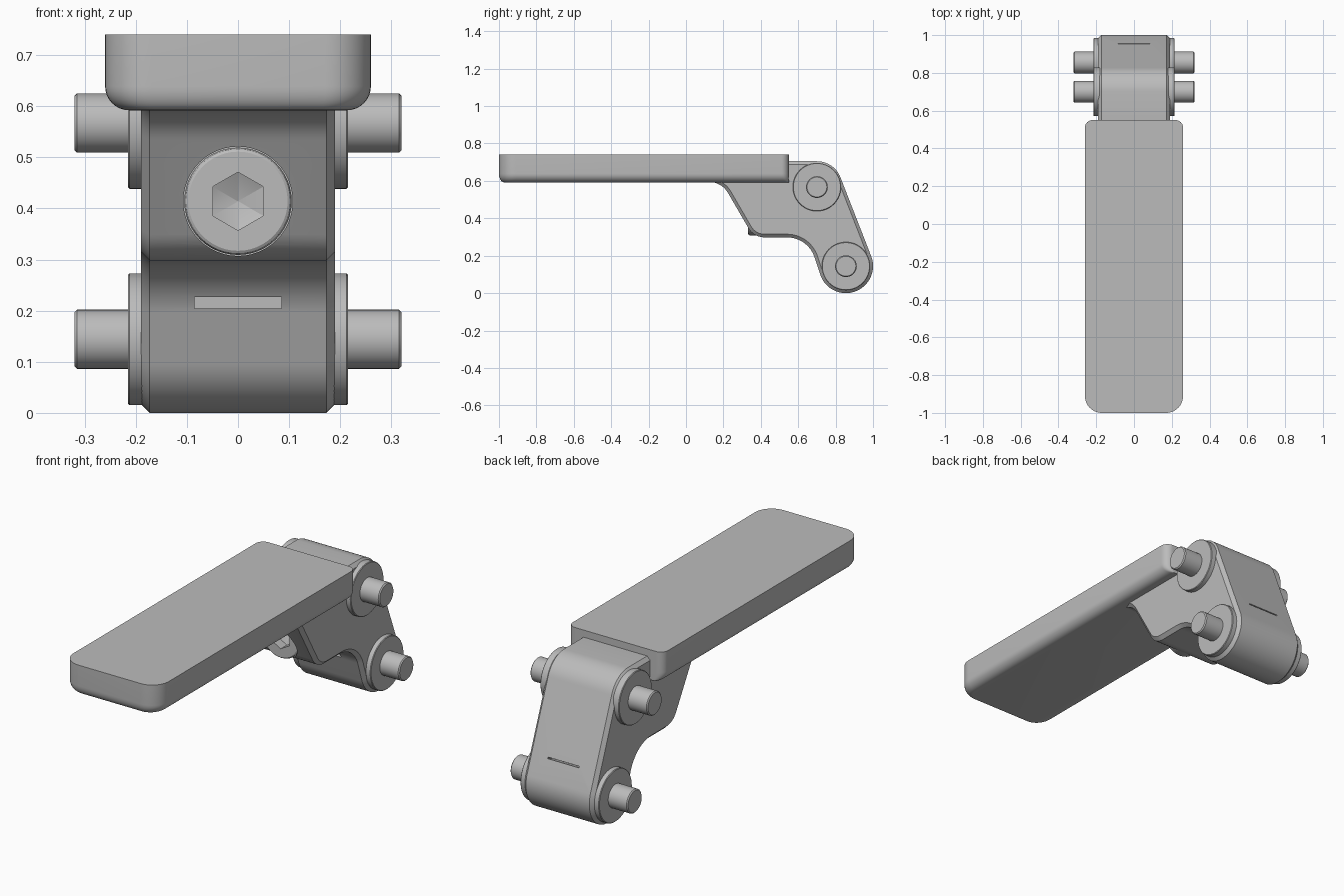
import bpy, bmesh, math
from mathutils import Matrix, Vector

if "Cube" in bpy.data.objects:
    bpy.data.objects.remove(bpy.data.objects["Cube"])

grey = bpy.data.materials.new("plain grey")
grey.diffuse_color = (0.5, 0.5, 0.5, 1)
grey.use_nodes = True
grey.node_tree.nodes["Principled BSDF"].inputs["Base Color"].default_value = grey.diffuse_color


def make(name, bm, smooth=True):
    bmesh.ops.recalc_face_normals(bm, faces=bm.faces[:])
    me = bpy.data.meshes.new(name)
    bm.to_mesh(me)
    bm.free()
    me.materials.append(grey)
    ob = bpy.data.objects.new(name, me)
    bpy.context.collection.objects.link(ob)
    if smooth:
        shade(ob)
    return ob


def select(ob):
    bpy.ops.object.select_all(action='DESELECT')
    ob.select_set(True)
    bpy.context.view_layer.objects.active = ob


def shade(ob):
    select(ob)
    bpy.ops.object.shade_smooth_by_angle(angle=math.radians(30))


def cut(ob, cutter):
    mod = ob.modifiers.new("cut", 'BOOLEAN')
    mod.operation, mod.solver, mod.object = 'DIFFERENCE', 'EXACT', cutter
    select(ob)
    bpy.ops.object.modifier_apply(modifier=mod.name)
    bpy.data.objects.remove(cutter)


def arc(cx, cy, r, a0, a1, n):
    return [(cx + r * math.cos(math.radians(a0 + (a1 - a0) * i / n)),
             cy + r * math.sin(math.radians(a0 + (a1 - a0) * i / n))) for i in range(n + 1)]


def loft(rings, cap_start=True, cap_end=True):
    """Join equal-length rings of 3D points into a surface."""
    bm = bmesh.new()
    vs = [[bm.verts.new(p) for p in ring] for ring in rings]
    n = len(vs[0])
    for a, b in zip(vs, vs[1:]):
        for i in range(n):
            bm.faces.new((a[i], a[(i + 1) % n], b[(i + 1) % n], b[i]))
    if cap_start:
        bm.faces.new(vs[0][::-1])
    if cap_end:
        bm.faces.new(vs[-1])
    return bm


def turned(name, steps, axis, at, sides=48):
    """Round part from (distance, radius) steps along the x or y axis."""
    rings = []
    for d, r in steps:
        pts = arc(0, 0, r, 0, 360, sides)[:-1]
        rings.append([Vector((d, u, v)) + Vector(at) if axis == 'x'
                      else Vector((u, d, v)) + Vector(at) for u, v in pts])
    return make(name, loft(rings))


def box(name, size, at, tilt=0):
    bm = bmesh.new()
    m = Matrix.Translation(at) @ Matrix.Rotation(tilt, 4, 'X') @ Matrix.Diagonal((*size, 1))
    bmesh.ops.create_cube(bm, size=1, matrix=m)
    return make(name, bm, False)


# Long pad: sides and front rounded underneath, back end left square
def pad_ring(d, z):
    x, y0, y1 = 0.26 - d, -1 + d * 0.6, 0.55
    rf, rb = 0.09 - d * 0.8, 0.04 - d * 0.7
    pts = (arc(x - rb, y1 - rb, rb, 0, 90, 8) + arc(-x + rb, y1 - rb, rb, 90, 180, 8)
           + arc(-x + rf, y0 + rf, rf, 180, 270, 10) + arc(x - rf, y0 + rf, rf, 270, 360, 10))
    return [(px, py, z) for px, py in pts]


R = 0.047
rings = []
for i in range(9):
    t = math.radians(90 * i / 8)
    rings.append(pad_ring(R * (1 - math.sin(t)), 0.592 + R * (1 - math.cos(t))))
make("pad", loft(rings + [pad_ring(0, 0.74)]))

# Bracket body: side profile swept across x with chamfered rims
profile = (arc(0.70, 0.57, 0.135, 90, 20, 14) + arc(0.855, 0.145, 0.145, 20, -160, 32)
           + arc(0.54, 0.143, 0.155, 20, 90, 14) + arc(0.42, 0.398, 0.10, 270, 210, 12)
           + arc(0.121, 0.475, 0.12, 30, 90, 12) + [(0.121, 0.65), (0.30, 0.705)])
bm = loft([[(x, y, z) for y, z in profile] for x in (-0.19, 0.19)])
bm.normal_update()
rim = [e for e in bm.edges if abs(e.verts[0].co.x - e.verts[1].co.x) < 1e-6]
bmesh.ops.bevel(bm, geom=rim, offset=0.017, segments=1, affect='EDGES')
body = make("bracket_body", bm, False)

# Screw recess, rear slit and front notch
cut(body, turned("recess_cutter", [(0, 0.107), (0.34, 0.107)], 'y', (0, 0.10, 0.414)))
cut(body, box("slit_cutter", (0.17, 0.06, 0.007), (0, 0.945, 0.285), math.radians(20)))
cut(body, box("notch_cutter", (0.17, 0.03, 0.024), (0, 0.685, 0.216)))
shade(body)

# Socket screw head with hexagonal, cone-bottomed socket
screw = turned("screw_head", [(0, 0.097), (0.003, 0.102), (0.009, 0.105), (0.13, 0.105)],
               'y', (0, 0.332, 0.414))
hexagon = arc(0, 0.414, 0.057, 30, 390, 6)[:-1]
hex_rings = [[(x * s, y, 0.414 + (z - 0.414) * s) for x, z in hexagon]
             for y, s in ((0.30, 1), (0.38, 1), (0.405, 0.02))]
cut(screw, make("socket_cutter", loft(hex_rings), False))
shade(screw)

# Washers and pins at both pivots, on both sides
for label, y, z in (("upper", 0.70, 0.567), ("lower", 0.855, 0.144)):
    for side, s in (("right", 1), ("left", -1)):
        turned(f"{label}_{side}_washer",
               [(s * 0.18, 0.129), (s * 0.212, 0.129), (s * 0.215, 0.126)], 'x', (0, y, z))
        turned(f"{label}_{side}_pin",
               [(s * 0.20, 0.058), (s * 0.315, 0.058), (s * 0.32, 0.053)], 'x', (0, y, z), 40)
